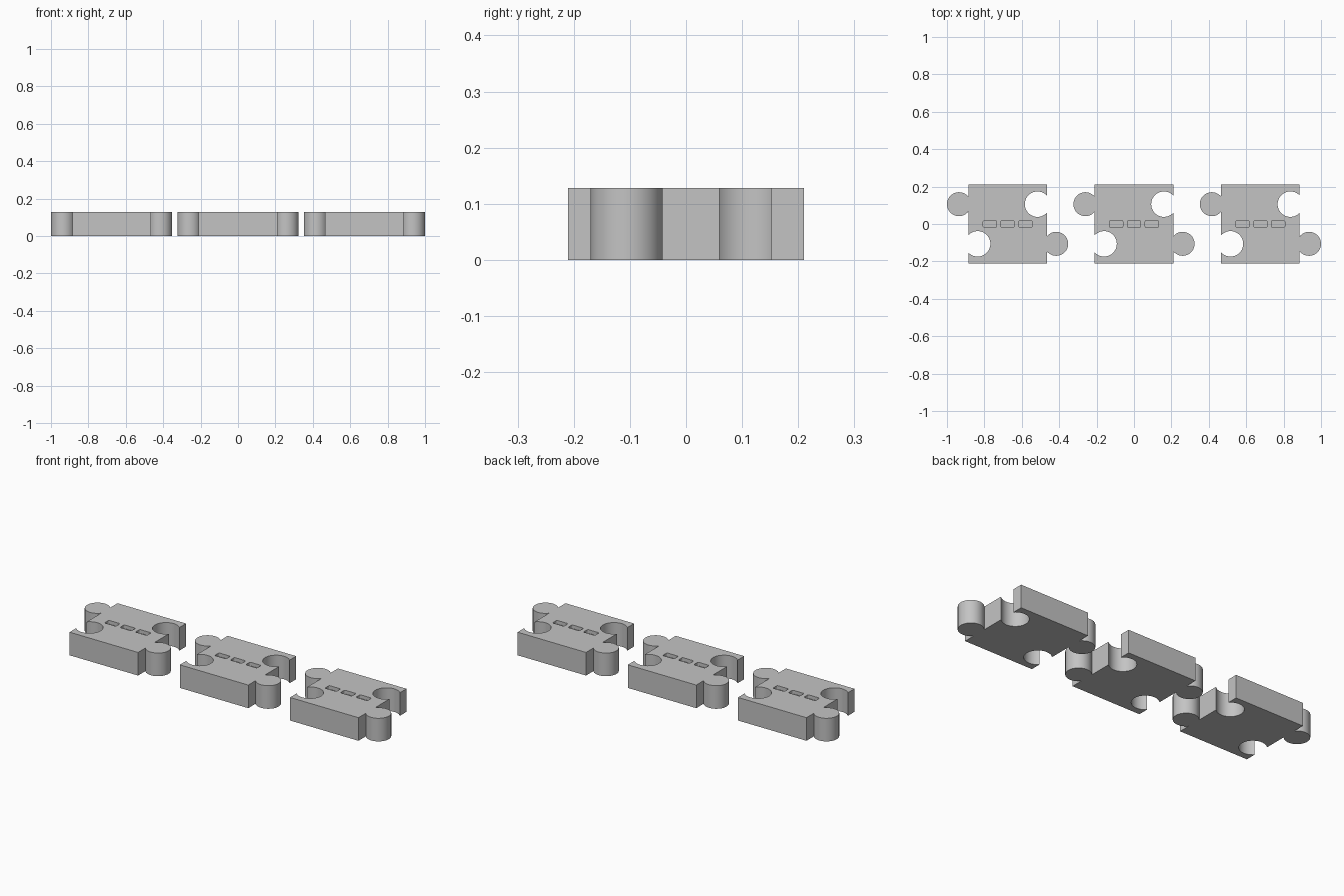
import bpy, bmesh, math

if "Cube" in bpy.data.objects:
    bpy.data.objects.remove(bpy.data.objects["Cube"])

HALF, HEIGHT = 0.21, 0.128      # square body half width, thickness
ROW_Y = 0.106                   # offset of knobs and sockets from the middle
KNOB_X, KNOB_R = 0.26, 0.064
SOCKET_X, SOCKET_R = 0.16, 0.068
PITCH = 0.676                   # spacing between pieces
POCKET_DEPTH = 0.02

grey = bpy.data.materials.new("grey plastic")
grey.diffuse_color = (0.55, 0.55, 0.55, 1)
grey.use_nodes = True
grey.node_tree.nodes["Principled BSDF"].inputs["Base Color"].default_value = grey.diffuse_color


def arc(cx, cy, r, a0, a1, steps):
    return [(cx + r * math.cos(a0 + (a1 - a0) * i / steps),
             cy + r * math.sin(a0 + (a1 - a0) * i / steps)) for i in range(steps + 1)]


def prism(name, outlines, z0, z1):
    """Extrude closed outlines between two heights."""
    bm = bmesh.new()
    for pts in outlines:
        face = bm.faces.new([bm.verts.new((x, y, z0)) for x, y in pts])
        top = bmesh.ops.extrude_face_region(bm, geom=[face])["geom"]
        verts = [g for g in top if isinstance(g, bmesh.types.BMVert)]
        bmesh.ops.translate(bm, verts=verts, vec=(0, 0, z1 - z0))
    bmesh.ops.recalc_face_normals(bm, faces=bm.faces[:])
    mesh = bpy.data.meshes.new(name)
    bm.to_mesh(mesh)
    bm.free()
    obj = bpy.data.objects.new(name, mesh)
    bpy.context.collection.objects.link(obj)
    return obj


def rounded_slot(cx, hw, hh, r):
    pts = []
    for k, (sx, sy) in enumerate([(1, 1), (-1, 1), (-1, -1), (1, -1)]):
        a = k * math.pi / 2
        pts += arc(cx + sx * (hw - r), sy * (hh - r), r, a, a + math.pi / 2, 4)
    return pts


# Right side of the piece: knob below, socket above; the left side is its half turn
k = math.acos((HALF - KNOB_X) / KNOB_R)
s = math.acos((HALF - SOCKET_X) / SOCKET_R)
side = [(HALF, -HALF)]
side += arc(KNOB_X, -ROW_Y, KNOB_R, -k, k, 40)
side += arc(SOCKET_X, ROW_Y, SOCKET_R, -s, s - 2 * math.pi, 40)
side += [(HALF, HALF)]
outline = side + [(-x, -y) for x, y in side]
piece = prism("puzzle_piece_middle", [outline], 0, HEIGHT)
piece.data.materials.append(grey)

# Three shallow pockets across the top
cutter = prism("pocket_cutter", [rounded_slot(x, 0.035, 0.019, 0.007) for x in (-0.095, 0, 0.095)],
               HEIGHT - POCKET_DEPTH, HEIGHT + 0.05)
cutter.hide_render = True
cutter.data.materials.append(grey)
cut = piece.modifiers.new("pockets", 'BOOLEAN')
cut.operation, cut.solver, cut.object = 'DIFFERENCE', 'EXACT', cutter
bpy.context.view_layer.objects.active = piece
piece.select_set(True)
bpy.ops.object.modifier_apply(modifier=cut.name)
bpy.data.objects.remove(cutter)
bpy.ops.object.shade_smooth_by_angle(angle=math.radians(30))

# Matching pieces to the left and right
for name, x in (("puzzle_piece_left", -PITCH), ("puzzle_piece_right", PITCH)):
    twin = bpy.data.objects.new(name, piece.data)
    twin.location.x = x
    bpy.context.collection.objects.link(twin)
